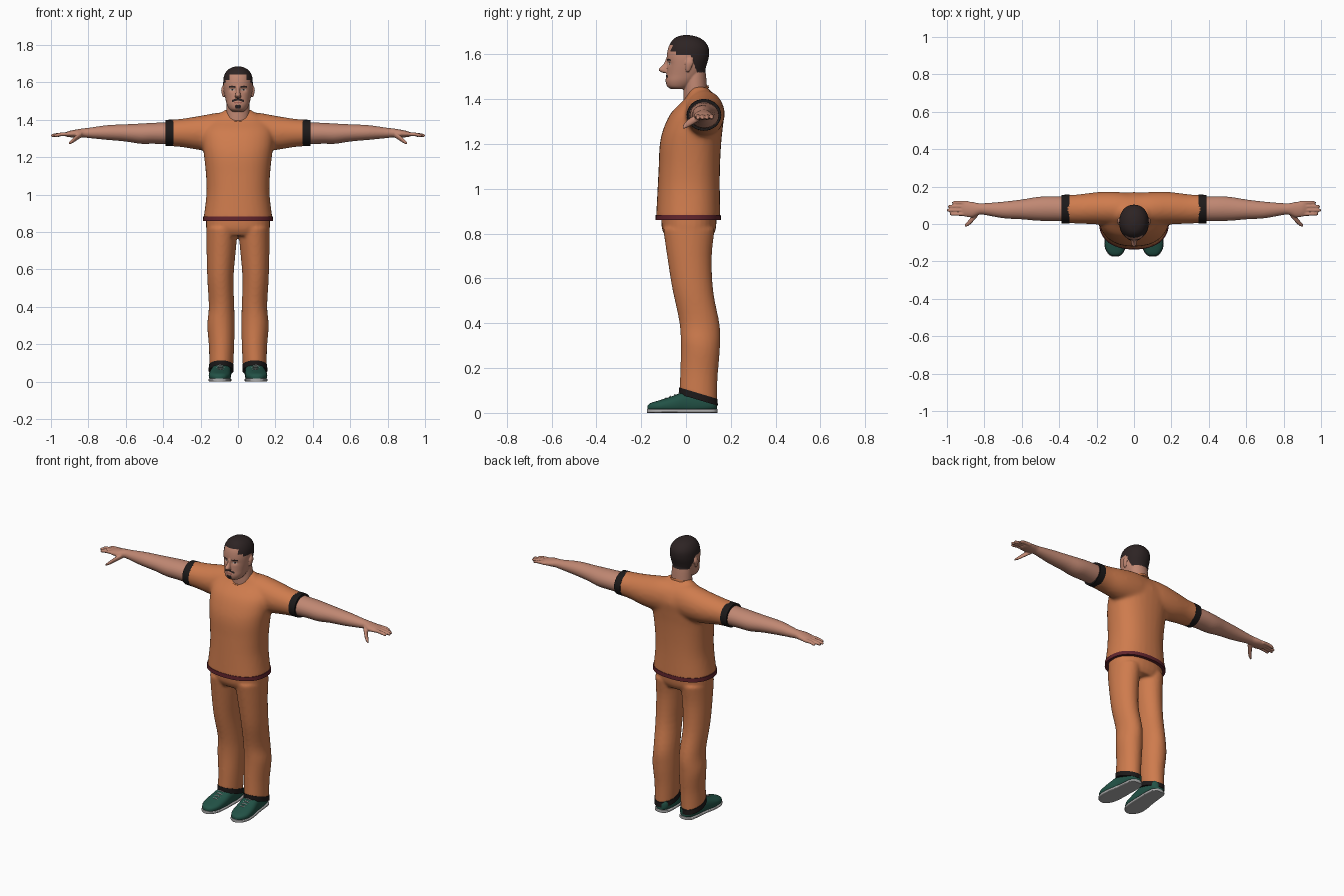
import bpy, bmesh, math
from mathutils import Vector

cube = bpy.data.objects.get("Cube")
if cube:
    bpy.data.objects.remove(cube, do_unlink=True)


def material(name, r, g, b):
    m = bpy.data.materials.new(name)
    m.use_nodes = True
    m.diffuse_color = (r, g, b, 1)
    bsdf = next(n for n in m.node_tree.nodes if n.type == 'BSDF_PRINCIPLED')
    bsdf.inputs["Base Color"].default_value = (r, g, b, 1)
    bsdf.inputs["Roughness"].default_value = 0.8
    return m


ORANGE = material("orange cloth", .62, .2, .075)
SKIN = material("skin", .53, .245, .17)
HAIR = material("dark hair", .026, .017, .017)
BLACK = material("black trim", .012, .01, .01)
MAROON = material("maroon hem", .12, .018, .026)
GREEN = material("green shoe", .016, .085, .062)
GREY = material("pale grey sole", .42, .42, .42)
WHITE = material("eye white", .55, .5, .46)
LIP = material("lip", .36, .12, .09)


def smooth_path(stations, steps):
    """Catmull-Rom interpolation through the stations."""
    pts = [Vector(s) for s in stations]
    out = []
    for i in range(len(pts) - 1):
        a, b, c, d = pts[max(i - 1, 0)], pts[i], pts[i + 1], pts[min(i + 2, len(pts) - 1)]
        for k in range(steps):
            t = k / steps
            out.append(b + (c - a) * (t / 2) + (a * 2 - b * 5 + c * 4 - d) * (t * t / 2)
                       + (b * 3 - a - c * 3 + d) * (t ** 3 / 2))
    return out + [pts[-1]]


def loft(bm, axis, stations, power=2, tilt=(0, 0), n=32, steps=4, floor=None):
    """Closed tube of (super)ellipses; station = place, centre u, centre v, radius u, radius v."""
    rings = []
    path = smooth_path(stations, steps)
    for j, (t, u, v, ru, rv) in enumerate(path):
        slope = tilt[0] + (tilt[1] - tilt[0]) * j / (len(path) - 1)
        ring = []
        for i in range(n):
            a = math.tau * i / n
            c, s = math.cos(a), math.sin(a)
            du = abs(ru) * math.copysign(abs(c) ** (2 / power), c)
            dv = abs(rv) * math.copysign(abs(s) ** (2 / power), s)
            place = t + slope * dv
            x, y, z = {'x': (place, u + du, v + dv), 'y': (u + du, place, v + dv),
                       'z': (u + du, v + dv, place)}[axis]
            if floor is not None:
                z = max(z, floor)
            ring.append(bm.verts.new((x, y, z)))
        rings.append(ring)
    for p, q in zip(rings, rings[1:]):
        for i in range(n):
            k = (i + 1) % n
            bm.faces.new((p[i], p[k], q[k], q[i]))
    bm.faces.new(rings[0])
    bm.faces.new(rings[-1])


def finish(bm, name, mats, voxel=0, blur=0, mirror=False):
    bmesh.ops.recalc_face_normals(bm, faces=bm.faces[:])
    mesh = bpy.data.meshes.new(name)
    bm.to_mesh(mesh)
    bm.free()
    for m in mats:
        mesh.materials.append(m)
    ob = bpy.data.objects.new(name, mesh)
    bpy.context.collection.objects.link(ob)
    for o in bpy.context.selected_objects:
        o.select_set(False)
    ob.select_set(True)
    bpy.context.view_layer.objects.active = ob
    if voxel:
        m = ob.modifiers.new("blend", 'REMESH')
        m.mode, m.voxel_size = 'VOXEL', voxel
    if blur:
        m = ob.modifiers.new("soften", 'SMOOTH')
        m.factor, m.iterations = .5, blur
    if mirror:
        ob.modifiers.new("mirror", 'MIRROR').use_mirror_merge = False
    for m in list(ob.modifiers):
        bpy.ops.object.modifier_apply(modifier=m.name)
    bpy.ops.object.shade_smooth_by_angle(angle=math.radians(180 if voxel else 50))
    return ob


def part(name, mat, axis, stations, mirror=False, **kw):
    bm = bmesh.new()
    loft(bm, axis, stations, **kw)
    return finish(bm, name, [mat], mirror=mirror)


# Shirt: body and both sleeves blended together
bm = bmesh.new()
loft(bm, 'z', [(.868, 0, .01, .185, .144), (1, 0, .012, .169, .139), (1.1, 0, .015, .171, .137),
               (1.2, 0, .02, .181, .137), (1.27, 0, .032, .19, .132), (1.34, 0, .052, .19, .118),
               (1.4, 0, .07, .155, .077), (1.44, 0, .06, .088, .046), (1.455, 0, .06, .07, .034)],
     power=2.3)
for side in (1, -1):
    loft(bm, 'x', [(0, .078, 1.335, .085, .105), (side * .1, .082, 1.335, .09, .104),
                   (side * .2, .084, 1.33, .086, .092), (side * .3, .08, 1.33, .078, .076),
                   (side * .375, .08, 1.33, .075, .07)])
finish(bm, "shirt", [ORANGE], voxel=.01, blur=8)
part("shirt_hem", MAROON, 'z', [(.86, 0, .01, .187, .146), (.884, 0, .01, .186, .145)], power=2.3, n=48)
part("collar", ORANGE, 'z', [(1.414, 0, .042, .071, .06), (1.428, 0, .042, .069, .058)], tilt=(.62, .62))
part("sleeve_cuffs", BLACK, 'x', [(.345, .08, 1.33, .077, .071), (.387, .08, 1.33, .076, .07)], mirror=True)

# Trousers: hips and both legs blended together
bm = bmesh.new()
loft(bm, 'z', [(.78, 0, .014, .155, .1), (.82, 0, .013, .17, .12), (.89, 0, .013, .17, .124)], power=2.3)
for side in (1, -1):
    loft(bm, 'z', [(.075, side * .09, .055, .064, .084), (.18, side * .088, .058, .067, .083),
                   (.3, side * .091, .064, .073, .087), (.4, side * .088, .06, .068, .091),
                   (.55, side * .094, .03, .07, .092), (.7, side * .09, .015, .078, .1),
                   (.82, side * .085, .013, .085, .115)], tilt=(-.3, 0))
finish(bm, "trousers", [ORANGE], voxel=.008, blur=5)
part("trouser_cuffs", BLACK, 'z', [(.058, .09, .055, .067, .087), (.088, .09, .055, .066, .086)],
     tilt=(-.3, -.3), mirror=True)

# Shoes with soles and laces
shoe = [(.138, .085, .036, .02, .02), (.12, .085, .045, .042, .038), (.06, .086, .045, .05, .05),
        (0, .09, .045, .053, .052), (-.06, .096, .036, .058, .039), (-.12, .1, .03, .055, .026),
        (-.158, .1, .026, .036, .018), (-.172, .1, .022, .014, .01)]
part("shoes", GREEN, 'y', shoe, power=2.5, floor=.012, mirror=True)
part("soles", GREY, 'y', [(y * 1.015, x, .009, r + .002, .009) for y, x, z, r, h in shoe],
     power=5, mirror=True)
bm = bmesh.new()
for i in range(4):
    y, top = -.03 - i * .02, .088 - i * .0075
    loft(bm, 'x', [(.066, y, top - .009, .003, .003), (.094, y, top, .003, .004),
                   (.122, y, top - .009, .003, .003)], n=8)
finish(bm, "laces", [GREY], mirror=True)

# Arms with hands
bm = bmesh.new()
loft(bm, 'x', [(.34, .08, 1.328, .066, .06), (.45, .082, 1.328, .066, .056), (.52, .081, 1.326, .063, .054),
               (.6, .078, 1.33, .053, .046), (.7, .075, 1.332, .044, .039), (.8, .08, 1.33, .031, .027),
               (.83, .08, 1.33, .031, .024), (.865, .077, 1.327, .041, .021),
               (.9, .08, 1.324, .041, .017), (.922, .082, 1.322, .037, .011)])
for i, tip in enumerate((.985, 1, .995, .972)):
    y = .053 + i * .0205
    loft(bm, 'x', [(.89, y, 1.324, .01, .011), (.94, y, 1.323, .0095, .01),
                   (tip - .012, y, 1.317, .0085, .009), (tip, y, 1.315, .004, .004)], n=12)
loft(bm, 'x', [(.835, .06, 1.322, .018, .015), (.862, .03, 1.305, .019, .015),
               (.885, .005, 1.287, .015, .012), (.905, -.01, 1.273, .007, .006)], n=16)
finish(bm, "arms", [SKIN], voxel=.0045, blur=2, mirror=True)

# Head, neck, nose and ears
bm = bmesh.new()
loft(bm, 'z', [(1.445, 0, -.03, .03, .035), (1.456, 0, -.03, .046, .053), (1.48, 0, -.02, .059, .071),
               (1.51, 0, -.005, .067, .083), (1.55, 0, .003, .075, .088), (1.59, 0, .008, .079, .094),
               (1.63, 0, .011, .076, .09), (1.66, 0, .009, .061, .072), (1.678, 0, .005, .037, .046),
               (1.686, 0, .002, .01, .012)], power=2.15, n=48)
loft(bm, 'z', [(1.34, 0, .045, .066, .055), (1.42, 0, .042, .063, .054), (1.5, 0, .04, .06, .05),
               (1.54, 0, .04, .055, .045)])
loft(bm, 'z', [(1.583, 0, -.08, .009, .008), (1.555, 0, -.088, .009, .014), (1.532, 0, -.098, .015, .025),
               (1.518, 0, -.088, .014, .018)], n=20)
for side in (1, -1):
    loft(bm, 'z', [(1.522, side * .076, .008, .004, .007), (1.535, side * .079, .01, .007, .012),
                   (1.562, side * .081, .015, .009, .018), (1.583, side * .079, .018, .004, .009)], n=16)
head = finish(bm, "head", [SKIN, HAIR, WHITE, LIP], voxel=.003, blur=5)

# Eye sockets
for v in head.data.vertices:
    if v.co.y < -.03:
        d = ((abs(v.co.x) - .03) / .016) ** 2 + ((v.co.z - 1.56) / .011) ** 2
        v.co.y += .007 * math.exp(-d)


def hairline(x, y):
    if y < -.045:
        return 1.642 if x < .045 else 1.612
    if y < .02:
        return 1.597
    return max(1.52, 1.597 - (y - .02) * 2.6)


def face_colour(c):
    x, y, z = abs(c.x), c.y, c.z
    ear = x > .077 and y < .036 and z < 1.587
    if z > hairline(x, y) and not ear:
        return 1
    if y > -.045:
        return 0
    # Eyes and eyebrows
    if ((x - .03) / .012) ** 2 + ((z - 1.56) / .005) ** 2 < 1:
        return 1 if abs(x - .03) < .0045 else 2
    if .014 < x < .048 and abs(z - 1.578 + abs(x - .032) * .2) < .0035:
        return 1
    # Moustache, mouth and goatee
    if x < .032 and abs(z - 1.511 + x * .35) < .0055:
        return 1
    if x < .02 and abs(z - 1.492) < .004:
        return 3
    if x < .015 and 1.461 < z < 1.482:
        return 1
    return 0


for p in head.data.polygons:
    p.material_index = face_colour(p.center)
